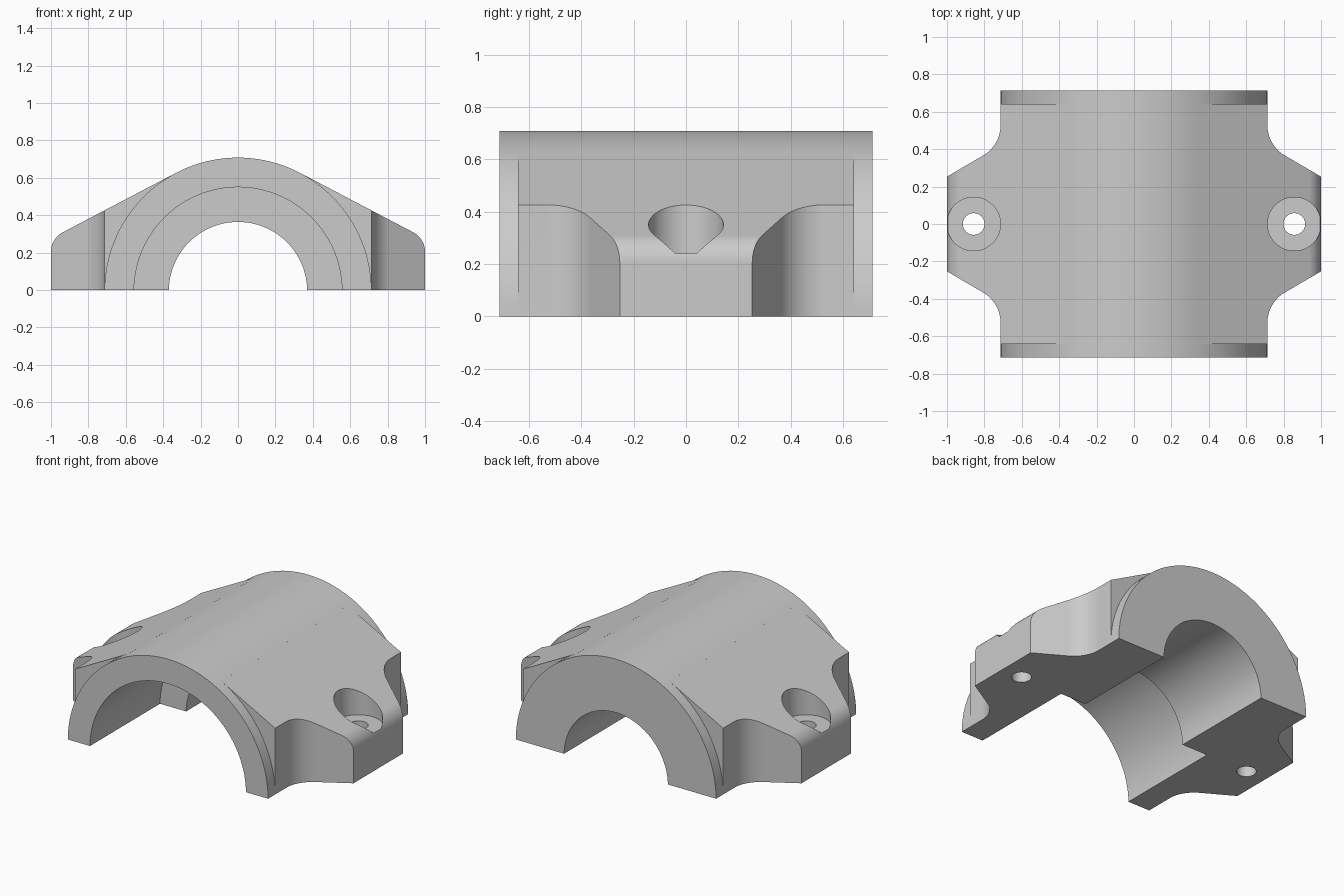
import bpy, bmesh
from math import sin, cos, pi, radians, atan, tan

cube = bpy.data.objects.get("Cube")
if cube:
    bpy.data.objects.remove(cube, do_unlink=True)

GREY = (0.6, 0.6, 0.6, 1)
mat = bpy.data.materials.new("plain grey")
mat.use_nodes = True
mat.diffuse_color = GREY
mat.node_tree.nodes["Principled BSDF"].inputs["Base Color"].default_value = GREY

R, HALF = 0.714, 0.713        # barrel radius and half length
AXIS_Z = -0.006               # bore axis sits just under the split face
LUG_HALF = 0.641              # half length of the bolted body


def prism(name, start, end):
    """Closed solid between two matching outlines of 3D points."""
    bm = bmesh.new()
    a = [bm.verts.new(p) for p in start]
    b = [bm.verts.new(p) for p in end]
    bm.faces.new(a)
    bm.faces.new(b)
    for i in range(len(a)):
        bm.faces.new((a[i - 1], a[i], b[i], b[i - 1]))
    bmesh.ops.recalc_face_normals(bm, faces=bm.faces)
    mesh = bpy.data.meshes.new(name)
    bm.to_mesh(mesh)
    bm.free()
    mesh.materials.append(mat)
    obj = bpy.data.objects.new(name, mesh)
    bpy.context.collection.objects.link(obj)
    return obj


def arc(cx, cy, r, a, b, n):
    return [(cx + r * cos(a + (b - a) * i / n), cy + r * sin(a + (b - a) * i / n))
            for i in range(n + 1)]


def along_y(name, outline, y0, y1):
    return prism(name, [(x, y0, z) for x, z in outline], [(x, y1, z) for x, z in outline])


def along_z(name, outline, z0, z1):
    return prism(name, [(x, y, z0) for x, y in outline], [(x, y, z1) for x, y in outline])


def disc(r, n, cx=0, cy=0):
    return arc(cx, cy, r, 0, 2 * pi, n)[:-1]


def combine(target, tool, operation):
    mod = target.modifiers.new("combine", "BOOLEAN")
    mod.operation, mod.object, mod.solver = operation, tool, "EXACT"
    bpy.context.view_layer.objects.active = target
    bpy.ops.object.modifier_apply(modifier=mod.name)
    bpy.data.objects.remove(tool, do_unlink=True)


# Side profile: rounded lug ends rising on a line tangent to the barrel
slope = atan(0.525)
tangent = (R * sin(slope), AXIS_Z + R * cos(slope))
corner_z = tangent[1] - (1 - tangent[0]) * tan(slope)
fillet = 0.118
fillet_z = corner_z - fillet * tan((pi / 2 - slope) / 2)
half = [(1, -0.2)] + arc(1 - fillet, fillet_z, fillet, 0, pi / 2 - slope, 14) + [tangent]
profile = half + [(0, 0.5)] + [(-x, z) for x, z in reversed(half)]
body = along_y("bearing_cap", profile, -LUG_HALF, LUG_HALF)

# Plan outline: tapered lugs blending into the straight barrel sides
wall, sweep_r = R - 0.001, 0.19
quarter = ([(1.02, 0.2415), (1, 0.253)]
           + arc(wall + sweep_r, 0.53, sweep_r, radians(240), radians(180), 18)
           + [(wall, 1)])
right_side = [(x, -y) for x, y in reversed(quarter)] + quarter
plan = right_side + [(-x, y) for x, y in reversed(right_side)]
combine(body, along_z("plan_outline", plan, -0.4, 1), "INTERSECT")

# Barrel, stepped bore and flat split face
combine(body, along_y("barrel", disc(R, 128, 0, AXIS_Z), -HALF, HALF), "UNION")
combine(body, along_y("small_bore", disc(0.37, 96, 0, AXIS_Z), -1, 1), "DIFFERENCE")
combine(body, along_y("large_bore", disc(0.556, 96, 0, AXIS_Z), -1, 0), "DIFFERENCE")
below = [(-2, -2), (2, -2), (2, 2), (-2, 2)]
combine(body, along_z("split_face", below, -2, 0), "DIFFERENCE")

# Counterbored bolt holes
for side in (-1, 1):
    centre = side * 0.857
    combine(body, along_z("counterbore", disc(0.143, 64, centre), 0.24, 1), "DIFFERENCE")
    combine(body, along_z("bolt_hole", disc(0.058, 40, centre), -1, 1), "DIFFERENCE")

# Smooth curves with sharp machined edges
bpy.ops.object.select_all(action="DESELECT")
body.select_set(True)
bpy.context.view_layer.objects.active = body
bpy.ops.object.shade_smooth_by_angle(angle=radians(20))
weighted = body.modifiers.new("even_normals", "WEIGHTED_NORMAL")
weighted.keep_sharp = True
